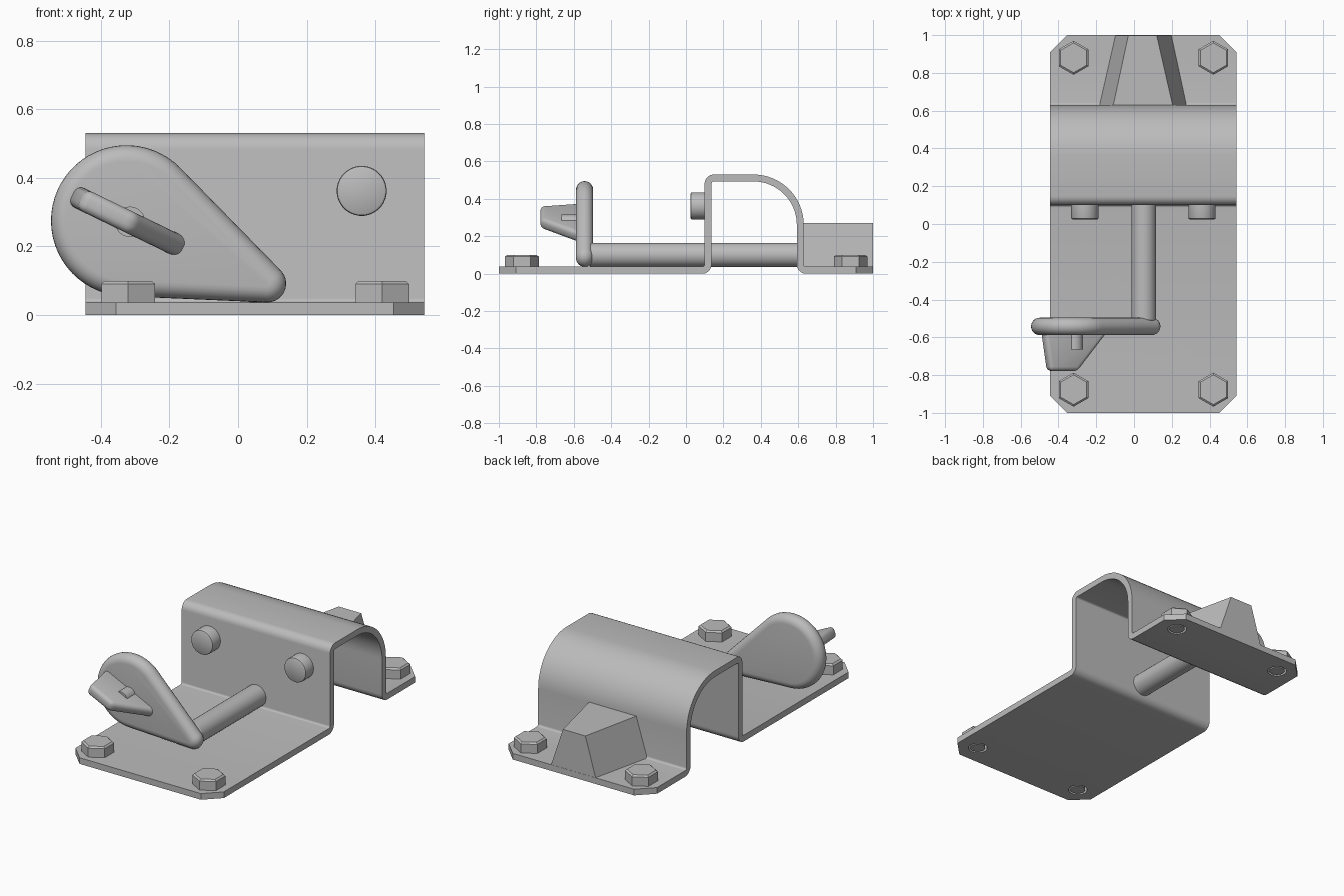
import bpy, bmesh
from math import sin, cos, pi, atan2, acos, hypot, radians
from mathutils import Vector

if "Cube" in bpy.data.objects:
    bpy.data.objects.remove(bpy.data.objects["Cube"], do_unlink=True)

steel = bpy.data.materials.new("grey_steel")
steel.use_nodes = True
GREY = (0.5, 0.5, 0.5, 1)
steel.diffuse_color = GREY
steel.node_tree.nodes["Principled BSDF"].inputs["Base Color"].default_value = GREY


def loft(name, rings, closed=True):
    """Skin a list of equal-length rings; closed rings also get end caps."""
    bm = bmesh.new()
    rows = [[bm.verts.new(p) for p in ring] for ring in rings]
    n = len(rows[0])
    for a, b in zip(rows, rows[1:]):
        for i in range(n if closed else n - 1):
            j = (i + 1) % n
            bm.faces.new((a[i], a[j], b[j], b[i]))
    if closed:
        bm.faces.new(rows[0])
        bm.faces.new(rows[-1])
    bmesh.ops.recalc_face_normals(bm, faces=bm.faces)
    mesh = bpy.data.meshes.new(name)
    bm.to_mesh(mesh)
    bm.free()
    mesh.materials.append(steel)
    ob = bpy.data.objects.new(name, mesh)
    bpy.context.collection.objects.link(ob)
    return ob


def finish(ob, angle=30):
    """Apply modifiers, then smooth the rounded areas only."""
    bpy.ops.object.select_all(action='DESELECT')
    ob.select_set(True)
    bpy.context.view_layer.objects.active = ob
    for m in list(ob.modifiers):
        bpy.ops.object.modifier_apply(modifier=m.name)
    bpy.ops.object.shade_smooth_by_angle(angle=radians(angle))
    return ob


def turned(name, centre, axis, steps, sides=32):
    """Part turned about y or z; steps are (position along axis, radius)."""
    u, v = centre
    rings = []
    for h, r in steps:
        ring = []
        for i in range(sides):
            a = 2 * pi * (i + 0.5) / sides
            p, q = u + r * cos(a), v + r * sin(a)
            ring.append((p, h, q) if axis == 'Y' else (p, q, h))
        rings.append(ring)
    return loft(name, rings)


def arc(cy, cz, r, start, end, n):
    return [(cy + r * cos(radians(start + (end - start) * i / n)),
             cz + r * sin(radians(start + (end - start) * i / n)), 0) for i in range(n + 1)]


# Bent sheet bracket: centre line in y, z plus the inset of the corner chamfers
T = 0.037
MID = T / 2
LEFT, RIGHT = -0.445, 0.543
path = [(-1, MID, 0.09), (-0.91, MID, 0)]
path += arc(0.088, MID + 0.03, 0.03, -90, 0, 5)
path += arc(0.148, 0.4815, 0.03, 180, 90, 5)
path += arc(0.361, 0.2615, 0.25, 90, 0, 16)
path += arc(0.641, MID + 0.03, 0.03, 180, 270, 5)
path += [(0.91, MID, 0), (1, MID, 0.09)]
bracket = loft("bracket", [[(LEFT + c, y, z), (RIGHT - c, y, z)] for y, z, c in path], closed=False)
solid = bracket.modifiers.new("thickness", 'SOLIDIFY')
solid.thickness, solid.offset, solid.use_even_offset = T, 0, True

# Bolts with hexagonal heads, each in a round hole through the bracket
cutters = []
for x, side in ((-0.32, "right"), (0.42, "left")):
    for y, end in ((-0.877, "front"), (0.88, "back")):
        cutter = turned("hole_cutter", (x, y), 'Z', [(-0.1, 0.053), (0.06, 0.053)])
        cutter.hide_render = True
        cutters.append(cutter)
        hole = bracket.modifiers.new("hole", 'BOOLEAN')
        hole.object, hole.operation, hole.solver = cutter, 'DIFFERENCE', 'EXACT'
        finish(turned(f"bolt_head_{end}_{side}", (x, y), 'Z',
                      [(T, 0.09), (0.091, 0.09), (0.1, 0.079)], sides=6), 10)
        finish(turned(f"bolt_shank_{end}_{side}", (x, y), 'Z', [(0.001, 0.042), (0.05, 0.042)]))
finish(bracket)
for cutter in cutters:
    bpy.data.objects.remove(cutter, do_unlink=True)

# Round studs on the upright wall
for x, side in ((-0.26, "right"), (0.36, "left")):
    finish(turned(f"stud_{side}", (x, 0.362), 'Y',
                  [(0.11, 0.073), (0.034, 0.073), (0.028, 0.071), (0.025, 0.066)]), 40)

# Rod through the upright wall
finish(turned("rod", (0.052, 0.1), 'Y', [(-0.53, 0.05), (-0.505, 0.065), (0.605, 0.065)]))

# Wedge block on the back flange
wedge = []
for y, low, high, top_low, top_high in ((0.605, -0.19, 0.285, -0.115, 0.21),
                                        (0.999, -0.1, 0.2, -0.03, 0.12)):
    wedge.append([(low, y, 0.03), (high, y, 0.03), (top_high, y, 0.27), (top_low, y, 0.27)])
finish(loft("wedge_block", wedge), 10)


# Teardrop lever: outline around a large and a small circle, with a rounded rim
def teardrop(y, inset):
    big, small = (-0.325, 0.275, 0.22), (0.085, 0.092, 0.055)
    dx, dz = small[0] - big[0], small[1] - big[1]
    d = atan2(dz, dx)
    t = acos((big[2] - small[2]) / hypot(dx, dz))
    ring = []
    for (cx, cz, r), a0, a1, n in ((big, d + t, d + 2 * pi - t, 36), (small, d - t, d + t, 14)):
        for i in range(n + 1):
            a = a0 + (a1 - a0) * i / n
            ring.append((cx + (r - inset) * cos(a), y, cz + (r - inset) * sin(a)))
    return ring


RIM = 0.046
rim_angles = [radians(-90 + 15 * i) for i in range(13)]
finish(loft("lever", [teardrop(-0.542 + RIM * sin(a), RIM * (1 - cos(a))) for a in rim_angles]))

# Slanted tapering grip on the lever
along = Vector((0.9, 0, -0.436))
across = Vector((0.436, 0, 0.9))
centre = Vector((-0.315, 0, 0.27))
grip = []
for y, u0, u1 in ((-0.56, -0.19, 0.195), (-0.778, -0.155, 0.01)):
    base = centre + Vector((0, y, 0))
    grip.append([base + along * u + across * v
                 for u, v in ((u0, -0.032), (u1, -0.032), (u1, 0.032), (u0, 0.032))])
grip = loft("grip", grip)
bevel = grip.modifiers.new("rounding", 'BEVEL')
bevel.width, bevel.segments, bevel.limit_method = 0.022, 4, 'NONE'
finish(grip, 35)

# Pivot pin showing on both sides of the grip
finish(turned("pivot_pin", (-0.315, 0.272), 'Y', [(-0.55, 0.044), (-0.665, 0.044)]))
